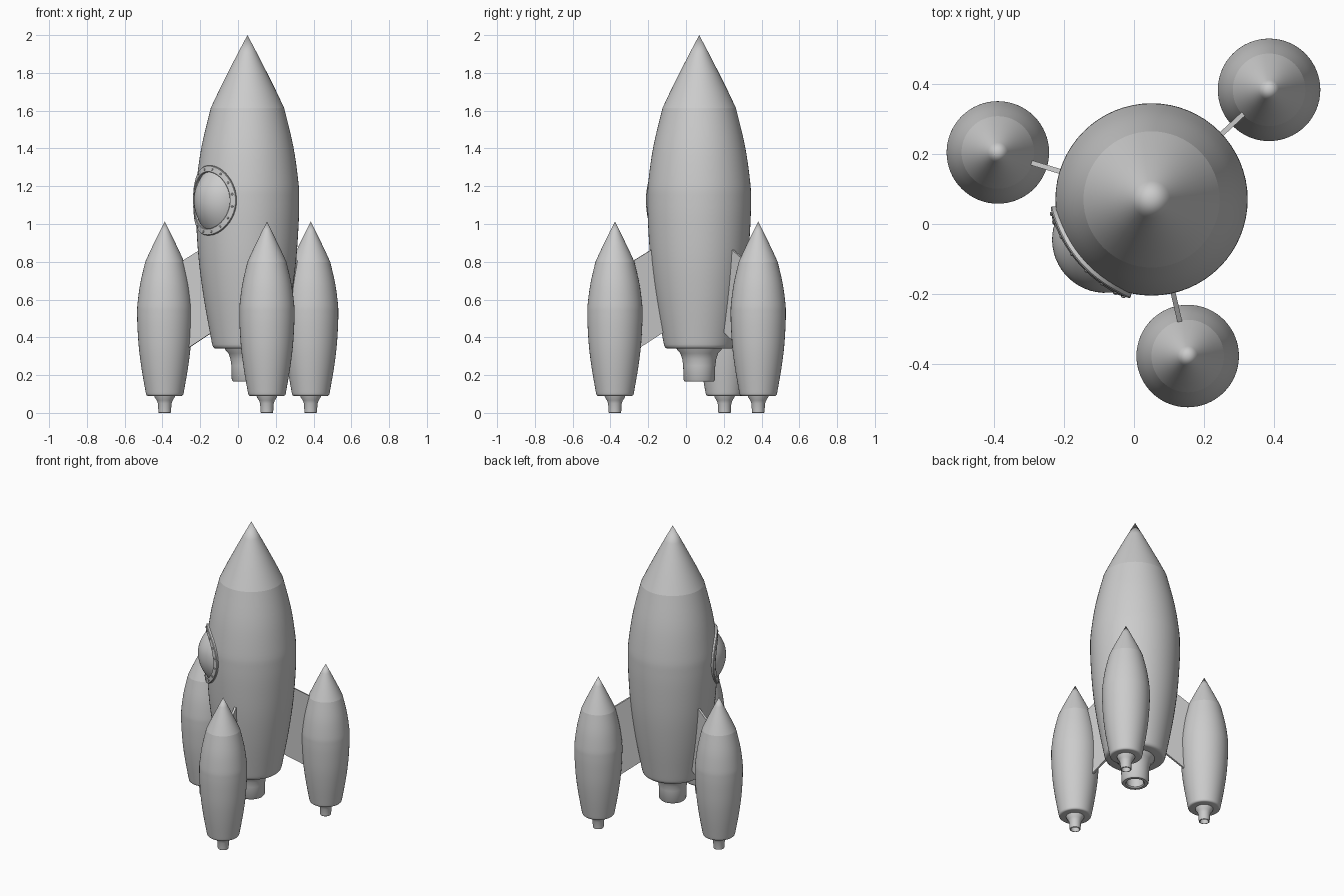
import bpy, bmesh
from math import sin, cos, pi, radians, sqrt

if "Cube" in bpy.data.objects:
    bpy.data.objects.remove(bpy.data.objects["Cube"])

CX, CY = 0.05, 0.07                 # rocket axis
FIN_ANGLES = (43, 163, 283)
# hull silhouette (radius, height)
HULL = [(0.186, 0.36), (0.194, 0.40), (0.230, 0.60), (0.257, 0.80), (0.271, 1.0),
        (0.274, 1.13), (0.270, 1.22), (0.243, 1.41), (0.194, 1.615)]
BASE = [(0, 0.34), (0.165, 0.34), (0.174, 0.342), (0.182, 0.349)]
NOSE = [(0.194, 1.615), (0.150, 1.708), (0.104, 1.80), (0.053, 1.90), (0, 2.0)]


def smooth(pts, n=4):
    """Catmull-Rom resample of a profile."""
    p = [pts[0]] + pts + [pts[-1]]
    out = []
    for i in range(1, len(p) - 2):
        a, b, c, d = p[i - 1:i + 3]
        for k in range(n):
            t = k / n
            out.append(tuple(0.5 * (2 * b[j] + (c[j] - a[j]) * t
                       + (2 * a[j] - 5 * b[j] + 4 * c[j] - d[j]) * t * t
                       + (3 * b[j] - a[j] - 3 * c[j] + d[j]) * t ** 3) for j in (0, 1)))
    return out + [pts[-1]]


HULL = smooth(HULL)


def hull_radius(z):
    for (r0, z0), (r1, z1) in zip(HULL, HULL[1:]):
        if z <= z1:
            return r0 + (r1 - r0) * (z - z0) / (z1 - z0)
    return HULL[-1][0]


def finish(name, bm, angle=40):
    bmesh.ops.remove_doubles(bm, verts=bm.verts, dist=1e-5)
    bmesh.ops.recalc_face_normals(bm, faces=bm.faces)
    me = bpy.data.meshes.new(name)
    bm.to_mesh(me)
    bm.free()
    ob = bpy.data.objects.new(name, me)
    bpy.context.collection.objects.link(ob)
    bpy.ops.object.select_all(action='DESELECT')
    ob.select_set(True)
    bpy.context.view_layer.objects.active = ob
    bpy.ops.object.shade_smooth_by_angle(angle=radians(angle))
    return ob


def sweep(name, profile, place, seg=64, angle=40):
    """Carry a profile round a full turn; place(a, b, angle) gives the point."""
    bm = bmesh.new()
    rows = [[bm.verts.new(place(a, b, 2 * pi * i / seg)) for a, b in profile]
            for i in range(seg)]
    for i in range(seg):
        r, q = rows[i], rows[(i + 1) % seg]
        for j in range(len(profile) - 1):
            bm.faces.new((r[j], q[j], q[j + 1], r[j + 1]))
    return finish(name, bm, angle)


def lathe(name, profile, x, y, angle=40):
    return sweep(name, profile, lambda r, z, t: (x + r * cos(t), y + r * sin(t), z), angle=angle)


def pod_scale(pts):
    return [(r * 0.533, 0.09 + (z - 0.34) * 0.556) for r, z in pts]


# main rocket
lathe("main_hull", BASE + HULL, CX, CY)
lathe("main_nose", NOSE, CX, CY)
lathe("main_nozzle", [(0, 0.35), (0.122, 0.35), (0.118, 0.335), (0.100, 0.315), (0.090, 0.285),
                      (0.085, 0.25), (0.083, 0.175), (0.076, 0.165), (0.058, 0.165),
                      (0.052, 0.172), (0.052, 0.26), (0, 0.26)], CX, CY)

# booster pods and the fins that carry them
for n, deg in enumerate(FIN_ANGLES, 1):
    a = radians(deg)
    px, py = CX + 0.458 * cos(a), CY + 0.458 * sin(a)
    lathe(f"pod_{n}_hull", pod_scale(BASE + HULL), px, py)
    lathe(f"pod_{n}_nose", pod_scale(NOSE), px, py)
    lathe(f"pod_{n}_nozzle", [(0, 0.095), (0.056, 0.095), (0.053, 0.083), (0.042, 0.066),
                              (0.036, 0.05), (0.033, 0.002), (0.031, 0), (0.027, 0),
                              (0.026, 0.003), (0.026, 0.05), (0, 0.05)], px, py)
    bm = bmesh.new()
    sides = []
    for h in (-0.007, 0.007):
        sides.append([bm.verts.new((CX + r * cos(a) - h * sin(a), CY + r * sin(a) + h * cos(a), z))
                      for r, z in ((0.17, 0.442), (0.40, 0.297), (0.40, 0.78), (0.20, 0.90))])
        bm.faces.new(sides[-1])
    for i in range(4):
        j = (i + 1) % 4
        bm.faces.new((sides[0][i], sides[0][j], sides[1][j], sides[1][i]))
    finish(f"fin_{n}", bm)


# porthole, wrapped over the hull: s = distance from its centre, h = height off the hull
def on_hull(s, h, t):
    z = 1.125 + s * sin(t)
    a = radians(221) + s * cos(t) / 0.287
    r = hull_radius(z) + h
    return (CX + r * cos(a), CY + r * sin(a), z)


sweep("porthole_ring", [(0.150, -0.006), (0.150, 0.011), (0.153, 0.014), (0.182, 0.014),
                        (0.185, 0.011), (0.185, -0.006), (0.150, -0.006)], on_hull)
GLASS = [(0.152 * i / 10, 0.052 * (1 - (i / 10) ** 2)) for i in range(11)]
sweep("porthole_glass", GLASS, on_hull)

# rivets round the porthole ring
bm = bmesh.new()
for i in range(16):
    t = 2 * pi * (i + 0.5) / 16
    c = (0.1675 * cos(t), 0.1675 * sin(t))
    loops = []
    for rad, h in ((0.006, 0.012), (0.006, 0.016), (0.004, 0.018)):
        ring = []
        for k in range(10):
            u, v = c[0] + rad * cos(pi * k / 5), c[1] + rad * sin(pi * k / 5)
            ring.append(bm.verts.new(on_hull(u, h, 0)[:2] + (1.125,)))
            r = hull_radius(1.125 + v) + h
            a = radians(221) + u / 0.287
            ring[-1].co = (CX + r * cos(a), CY + r * sin(a), 1.125 + v)
        loops.append(ring)
    for p, q in zip(loops, loops[1:]):
        for k in range(10):
            m = (k + 1) % 10
            bm.faces.new((p[k], p[m], q[m], q[k]))
    bm.faces.new(loops[-1])
finish("porthole_rivets", bm)
